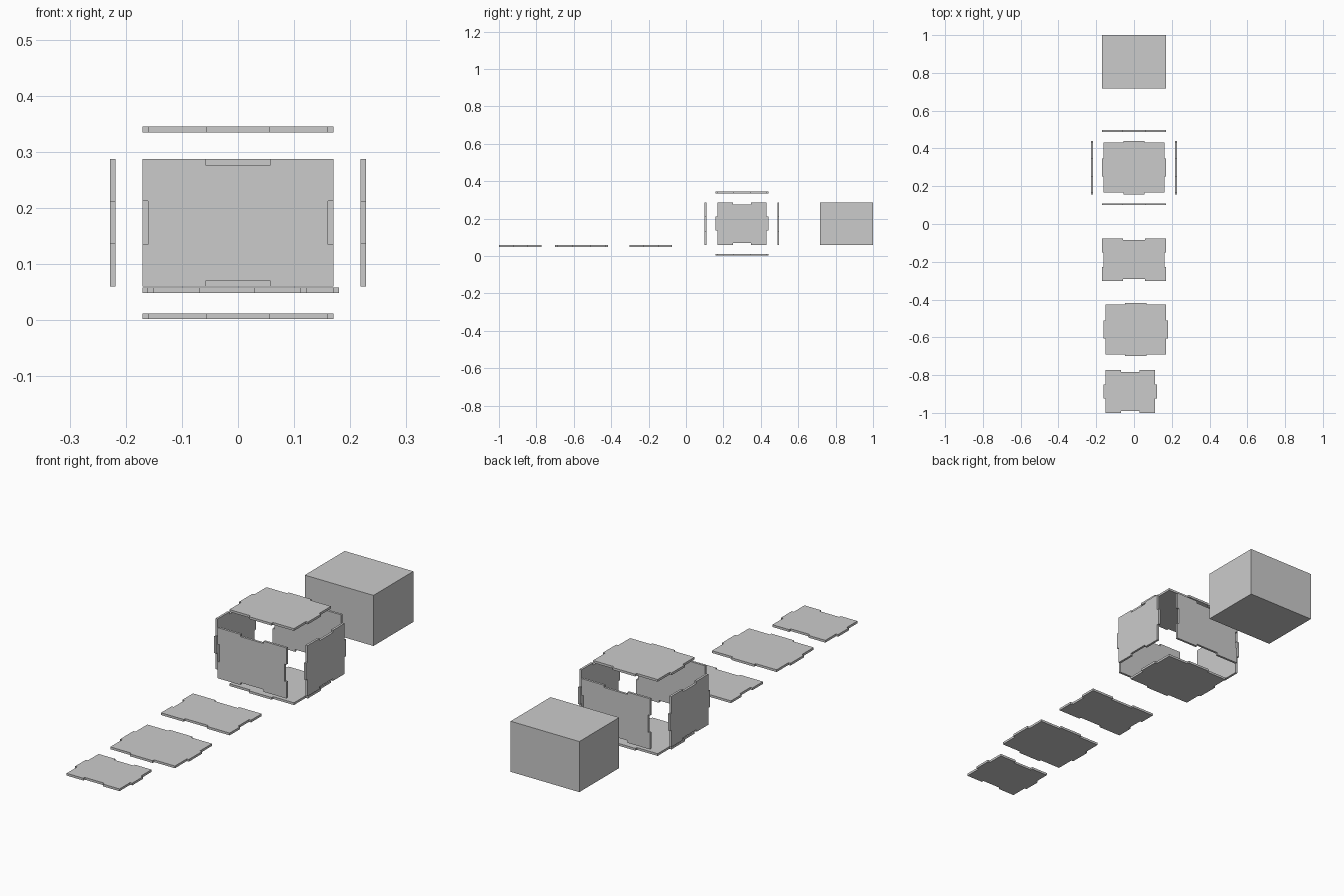
import bpy, bmesh
from mathutils import Matrix, Vector

if "Cube" in bpy.data.objects:
    bpy.data.objects.remove(bpy.data.objects["Cube"])

W, D, H, T = 0.341, 0.283, 0.227, 0.0102   # box outer size, sheet thickness
GAP = 0.058                                # exploded distance
BOX_Y, BOX_Z = 0.299, 0.1735               # centre of exploded box

X, Y, Z = Vector((1, 0, 0)), Vector((0, 1, 0)), Vector((0, 0, 1))


def finish(name, bm):
    bmesh.ops.recalc_face_normals(bm, faces=bm.faces)
    me = bpy.data.meshes.new(name)
    bm.to_mesh(me)
    bm.free()
    ob = bpy.data.objects.new(name, me)
    bpy.context.collection.objects.link(ob)
    return ob


def panel(name, size, joints, centre, u=X, v=Y):
    """Sheet with a tab (+1) or notch (-1) in the middle third of each edge.
    joints = (kind on the u ends, kind on the v ends); size is overall."""
    ju, jv = joints
    a = size[0] / 2 - (T if ju > 0 else 0)
    b = size[1] / 2 - (T if jv > 0 else 0)
    # notches are a hair wider than the tabs
    hu = size[0] / 6 + (0.001 if jv < 0 else 0)
    hv = size[1] / 6 + (0.001 if ju < 0 else 0)
    q = [(a + ju * T, hv), (a, hv), (a, b), (hu, b), (hu, b + jv * T)]
    pts = (q + [(-x, y) for x, y in reversed(q)]
           + [(-x, -y) for x, y in q] + [(x, -y) for x, y in reversed(q)])
    n = u.cross(v)
    c = Vector(centre)
    bm = bmesh.new()
    face = bm.faces.new([bm.verts.new(c + u * x + v * y - n * T / 2) for x, y in pts])
    ext = bmesh.ops.extrude_face_region(bm, geom=[face])
    verts = [g for g in ext["geom"] if isinstance(g, bmesh.types.BMVert)]
    bmesh.ops.translate(bm, verts=verts, vec=n * T)
    return finish(name, bm)


# Exploded box: opposite pairs of panels
for s, top, side, face in ((-1, "bottom", "left", "front"), (1, "top", "right", "back")):
    panel(top + "_panel", (W, D), (1, 1),
          (0, BOX_Y, BOX_Z + s * (H / 2 + GAP - T / 2)))
    panel(side + "_panel", (D, H), (1, -1),
          (s * (W / 2 + GAP - T / 2), BOX_Y, BOX_Z), Y, Z)
    panel(face + "_panel", (W, H), (-1, -1),
          (0, BOX_Y + s * (D / 2 + GAP - T / 2), BOX_Z), X, Z)

# Flat cutting layout: one panel of each kind
FLAT_Z = 0.0535
panel("flat_front_panel", (W, H), (-1, -1), (0, -0.189, FLAT_Z))
panel("flat_top_panel", (W, D), (1, 1), (0.0095, -0.5585, FLAT_Z))
panel("flat_side_panel", (D, H), (1, -1), (-0.0195, -1 + H / 2, FLAT_Z))

# Solid reference block
bm = bmesh.new()
bmesh.ops.create_cube(bm, size=1, matrix=Matrix.Translation((0, 1 - D / 2, BOX_Z))
                      @ Matrix.Diagonal((W, D, H, 1)))
finish("solid_block", bm)
